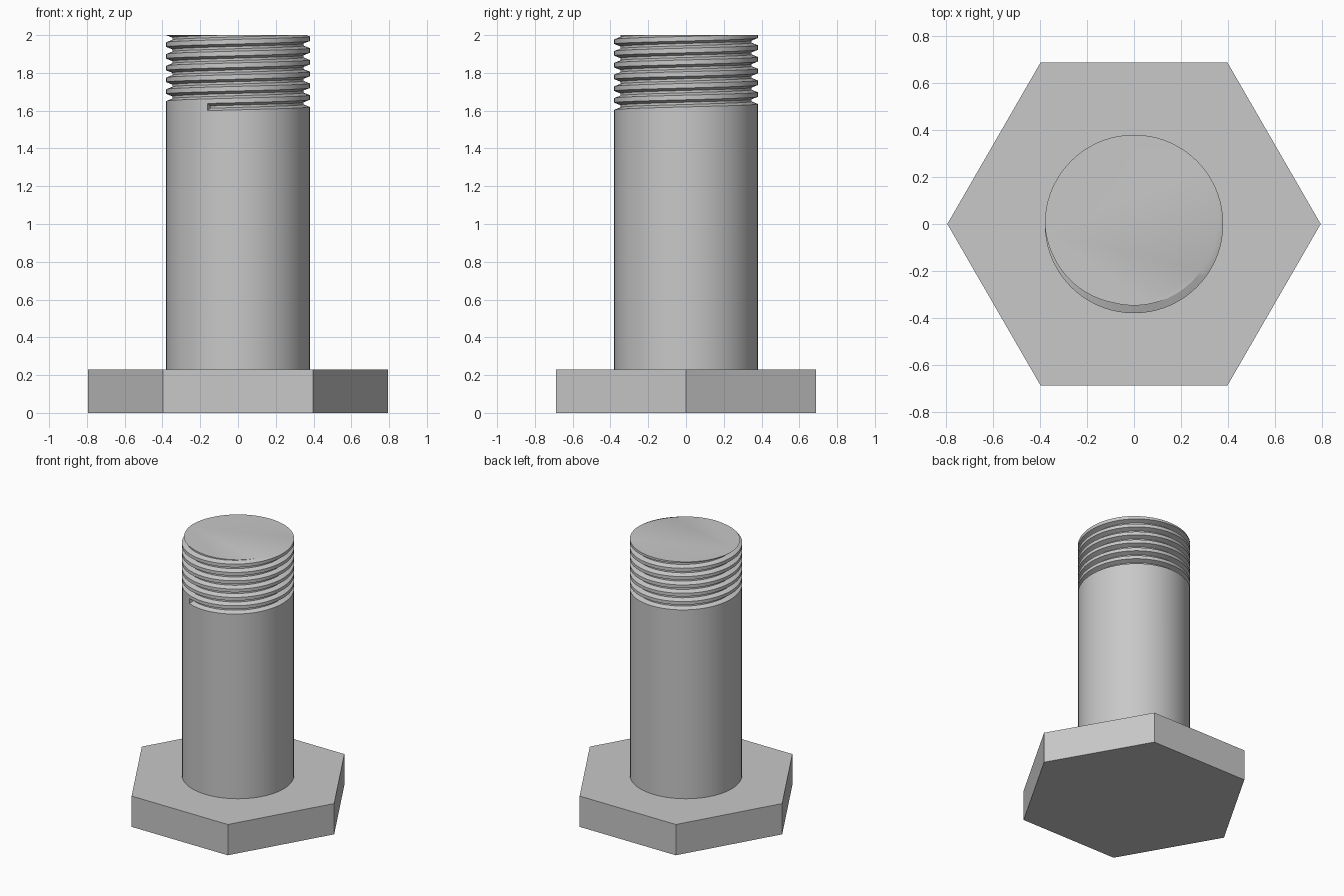
import bpy, bmesh
from math import cos, sin, pi, radians
from mathutils import Matrix

default = bpy.data.objects.get("Cube")
if default:
    bpy.data.objects.remove(default, do_unlink=True)

steel = bpy.data.materials.new("grey_steel")
steel.use_nodes = True
GREY = (0.58, 0.58, 0.58, 1)
steel.diffuse_color = GREY
steel.node_tree.nodes["Principled BSDF"].inputs["Base Color"].default_value = GREY


def add_object(name, bm):
    bmesh.ops.recalc_face_normals(bm, faces=bm.faces[:])
    mesh = bpy.data.meshes.new(name)
    bm.to_mesh(mesh)
    bm.free()
    mesh.materials.append(steel)
    obj = bpy.data.objects.new(name, mesh)
    bpy.context.collection.objects.link(obj)
    return obj


# Hexagonal head
HEAD, TOP = 0.23, 2.0
bm = bmesh.new()
bmesh.ops.create_cone(bm, cap_ends=True, segments=6, radius1=0.795, radius2=0.795,
                      depth=HEAD, matrix=Matrix.Translation((0, 0, HEAD / 2))
                      @ Matrix.Rotation(pi / 6, 4, 'Z'))
add_object("hex_head", bm)

# Shank with a helical groove cut into its upper end
R, ROOT = 0.38, 0.347
N, TURNS = 72, 8
PITCH, START_Z, START_ANGLE = 0.0622, 1.6, radians(245)
GROOVE = [(R, 0), (ROOT, 0.013), (ROOT, 0.025), (R, 0.038)]

bm = bmesh.new()


def point(i, r, z):
    a = START_ANGLE + 2 * pi * i / N
    return bm.verts.new((r * cos(a), r * sin(a), z))


helix = [[point(i, r, START_Z + PITCH * i / N + dz) for r, dz in GROOVE]
         for i in range(N * TURNS + 1)]
base = [point(i, R, HEAD - 0.03) for i in range(N)]

# Plain cylinder below the first turn; the last panel meets the groove start
for i in range(N - 1):
    bm.faces.new((base[i], base[i + 1], helix[i + 1][0], helix[i][0]))
bm.faces.new((base[-1], base[0], helix[0][0], helix[0][3], helix[N][0], helix[N - 1][0]))
bm.faces.new(helix[0])

# Groove walls, and the crest between neighbouring turns
for i in range(N * TURNS):
    a, b = helix[i], helix[i + 1]
    for k in range(3):
        bm.faces.new((a[k], b[k], b[k + 1], a[k + 1]))
    if i < N * (TURNS - 1):
        bm.faces.new((a[3], b[3], helix[i + N + 1][0], helix[i + N][0]))

# Flat end
bmesh.ops.bisect_plane(bm, geom=bm.verts[:] + bm.edges[:] + bm.faces[:], dist=1e-6,
                       plane_co=(0, 0, TOP), plane_no=(0, 0, 1), clear_outer=True)
bmesh.ops.holes_fill(bm, edges=[e for e in bm.edges if e.is_boundary], sides=0)
shank = add_object("threaded_shank", bm)

bpy.ops.object.select_all(action='DESELECT')
shank.select_set(True)
bpy.context.view_layer.objects.active = shank
bpy.ops.object.shade_smooth_by_angle(angle=radians(30))
